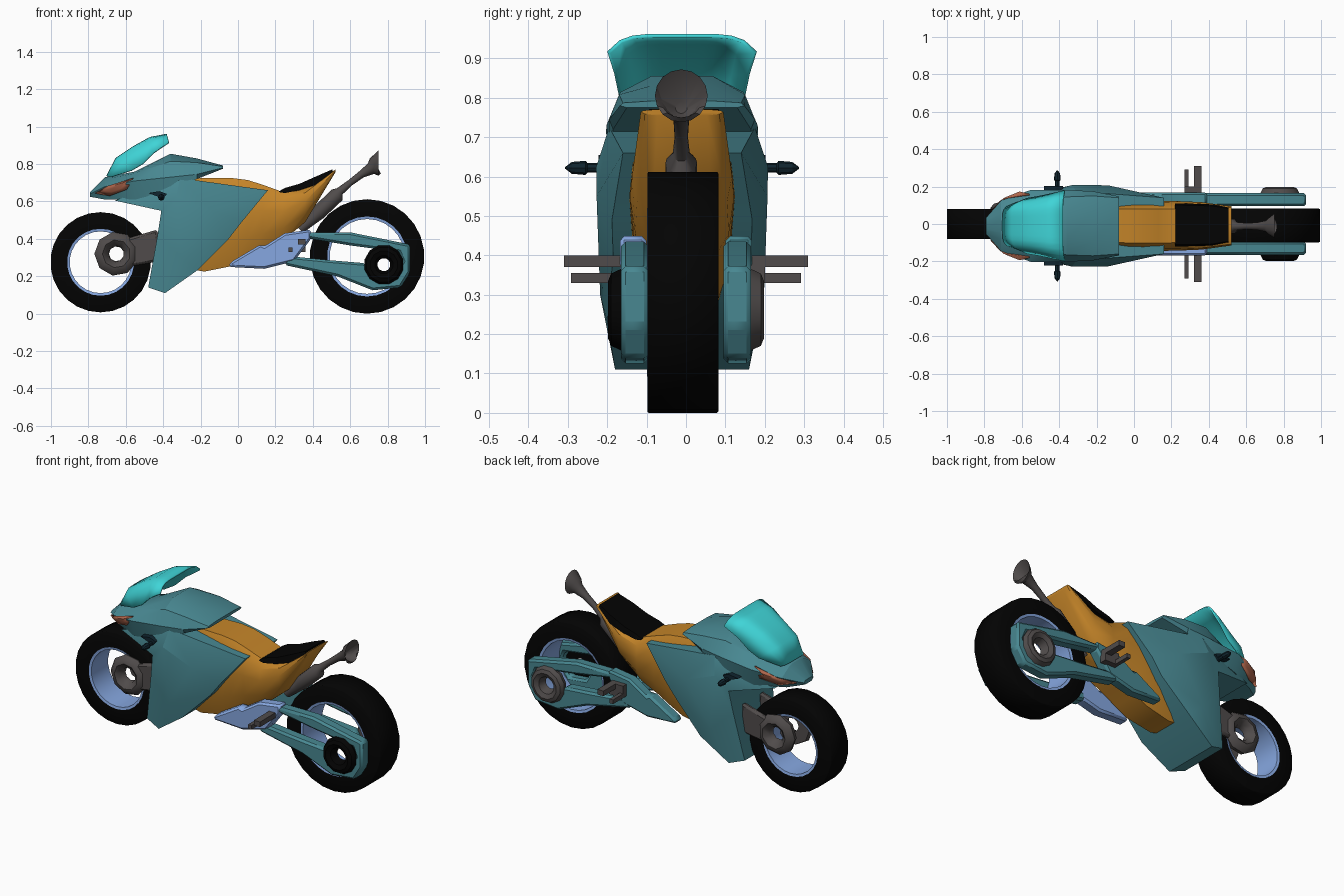
import bpy, bmesh, math
from mathutils import Vector

if "Cube" in bpy.data.objects:
    bpy.data.objects.remove(bpy.data.objects["Cube"])


def mat(name, r, g, b):
    m = bpy.data.materials.new(name)
    m.diffuse_color = (r, g, b, 1)
    m.use_nodes = True
    m.node_tree.nodes["Principled BSDF"].inputs["Base Color"].default_value = m.diffuse_color
    return m


TEAL = mat("teal_paint", 0.065, 0.245, 0.285)
CYAN = mat("cyan_screen", 0.05, 0.66, 0.68)
ORANGE = mat("orange_paint", 0.56, 0.235, 0.022)
BLUE = mat("light_blue", 0.24, 0.39, 0.75)
GREY = mat("dark_grey", 0.08, 0.071, 0.07)
BLACK = mat("black_rubber", 0.001, 0.001, 0.001)
RED = mat("lamp_red", 0.42, 0.13, 0.07)
NAVY = mat("navy_mirror", 0.005, 0.018, 0.028)
SHIFT = -0.01  # bodywork sits slightly off the wheel line


def make(name, verts, faces, material, angle=30, bevel=0.0):
    me = bpy.data.meshes.new(name)
    bm = bmesh.new()
    vs = [bm.verts.new(v) for v in verts]
    for f in faces:
        bm.faces.new([vs[i] for i in f])
    bmesh.ops.recalc_face_normals(bm, faces=bm.faces)
    bm.to_mesh(me)
    bm.free()
    ob = bpy.data.objects.new(name, me)
    bpy.context.collection.objects.link(ob)
    me.materials.append(material)
    if bevel:
        b = ob.modifiers.new("bevel", 'BEVEL')
        b.width = bevel
        b.segments = 1
    bpy.ops.object.select_all(action='DESELECT')
    ob.select_set(True)
    bpy.context.view_layer.objects.active = ob
    bpy.ops.object.shade_smooth_by_angle(angle=math.radians(angle))
    return ob


def loft(name, rings, material, angle=30, caps=True, closed=False, bevel=0.0):
    """Skin a list of equal closed rings."""
    n, m = len(rings[0]), len(rings)
    verts = [p for r in rings for p in r]
    faces = [(i * n + j, i * n + (j + 1) % n,
              (i + 1) % m * n + (j + 1) % n, (i + 1) % m * n + j)
             for i in range(m if closed else m - 1) for j in range(n)]
    if caps and not closed:
        faces += [tuple(range(n)), tuple(range((m - 1) * n, m * n))]
    return make(name, verts, faces, material, angle, bevel)


def plate(name, outline, y0, y1, material, bevel=0.0):
    """Side outline in x, z extruded between two y values."""
    return loft(name, [[(x, y, z) for x, z in outline] for y in (y0, y1)], material, 30, bevel=bevel)


def lathe(name, cx, cz, profile, seg, material, angle=35):
    """Closed r, y profile turned around a sideways axle."""
    rings = [[(cx + r * math.cos(a), y, cz + r * math.sin(a)) for r, y in profile]
             for a in (math.tau * (i + 0.5) / seg for i in range(seg))]
    return loft(name, rings, material, angle, closed=True)


def tube(name, path, y, material, seg=12):
    """Pipe along x, z, radius points, the last two being an upright rim and its inside."""
    rings = []
    for i, (x, z, r) in enumerate(path):
        a, b = path[max(i - 1, 0)], path[min(i + 1, len(path) - 1)]
        d = Vector((b[0] - a[0], 0, b[1] - a[1])).normalized()
        if i >= len(path) - 2:
            d = Vector((1, 0, 0))
        n = Vector((-d.z, 0, d.x))
        rings.append([Vector((x, y, z)) + n * r * math.cos(t) + Vector((0, r * math.sin(t), 0))
                      for t in (math.tau * k / seg for k in range(seg))])
    return loft(name, rings, material, 40)


def box(name, x0, x1, y0, y1, z0, z1, material):
    return plate(name, [(x0, z0), (x1, z0), (x1, z1), (x0, z1)], y0, y1, material)


# wheels: flat tread tyre and see-through rim
for end, x, z, r, rim, y0, y1 in (("front", -0.735, 0.275, 0.268, 0.165, -0.08, 0.08),
                                  ("rear", 0.69, 0.306, 0.306, 0.20, -0.098, 0.082)):
    lathe(end + "_tyre", x, z, [(rim + .012, y0), (r - .004, y0), (r, y0 + .003),
                                (r, y1 - .003), (r - .004, y1), (rim + .012, y1)], 26, BLACK, 60)
    lathe(end + "_rim", x, z, [(rim, y0 + .002), (rim + .014, y0 - .001),
                               (rim + .014, y1 + .001), (rim, y1 - .002)], 26, BLUE)

# fairing sides: outline x, half width, z with raised ridge points, closed across
edge = [(-0.31, .185, .725), (0.16, .15, .66), (0.02, .178, .49), (-0.05, .175, .40), (-0.22, .19, .23),
        (-0.39, .17, .11), (-0.48, .15, .14), (-0.43, .185, .42), (-0.41, .20, .55), (-0.66, .13, .605)]
inner = [(-0.33, .218, .625), (-0.14, .217, .55), (-0.30, .208, .30)]
n, t = len(edge), len(edge) + len(inner)
a, b, c = n, n + 1, n + 2
verts = [(x, s * y, z) for s in (-1, 1) for x, y, z in edge + inner]
half = [(0, 1, b), (0, b, a), (1, 2, b), (2, 3, b), (3, 4, c, b), (4, 5, c), (5, 6, c),
        (6, 7, c), (7, a, c), (a, b, c), (7, 8, a), (8, 9, a), (9, 0, a)]
faces = half + [tuple(i + t for i in f) for f in half]
faces += [(i, (i + 1) % n, (i + 1) % n + t, i + t) for i in range(n)]
make("side_fairing", verts, faces, TEAL, 20).location.y = SHIFT

# nose cowl: x, low, middle, shoulder and crown heights, three half widths
cowl = [(-0.79, .625, .64, .648, .65, .03, .045, .03), (-0.71, .61, .68, .72, .73, .09, .135, .07),
        (-0.55, .61, .71, .75, .76, .165, .193, .12), (-0.36, .66, .73, .815, .855, .185, .192, .155),
        (-0.22, .72, .745, .808, .83, .175, .185, .16), (-0.08, .775, .78, .787, .792, .14, .158, .15)]
loft("nose_cowl", [[(x, -c, zb), (x, -d, zm), (x, -e, zt), (x, -e / 2, zc), (x, e / 2, zc),
                    (x, e, zt), (x, d, zm), (x, c, zb)]
                   for x, zb, zm, zt, zc, c, d, e in cowl], TEAL, 25).location.y = SHIFT

# arched windscreen: crown x, z, edge x, z, half width
rows = [(-0.70, .735, -0.68, .73, .10), (-0.65, .83, -0.57, .765, .145),
        (-0.56, .89, -0.51, .80, .155), (-0.47, .94, -0.45, .86, .168), (-0.38, .957, -0.37, .915, .186)]
T = [k / 6 for k in range(-6, 7)]
verts = [(cx + (ex - cx) * t ** 6, w * t, cz + (ez - cz) * t ** 6) for cx, cz, ex, ez, w in rows for t in T]
k = len(T)
screen = make("windscreen", verts, [(i * k + j, i * k + j + 1, (i + 1) * k + j + 1, (i + 1) * k + j)
                                    for i in range(len(rows) - 1) for j in range(k - 1)], CYAN, 40)
screen.location.y = SHIFT
shell = screen.modifiers.new("shell", 'SOLIDIFY')
shell.thickness = 0.01
shell.offset = 0

# tank and tail body: x, bottom, top, half width
body = [(-0.32, .25, .72, .11), (-0.18, .225, .725, .125), (-0.03, .255, .725, .134), (0.05, .295, .715, .134),
        (0.13, .34, .69, .134), (0.24, .39, .65, .132), (0.36, .49, .675, .127), (0.52, .755, .77, .105)]
loft("tank_and_tail", [[(x, s * w * f, b + (t - b) * h)
                        for s, f, h in ((-1, .6, 0), (-1, .9, .25), (-1, 1, .6), (-1, .93, .85), (-1, .68, 1),
                                        (1, .68, 1), (1, .93, .85), (1, 1, .6), (1, .9, .25), (1, .6, 0))]
                       for x, b, t, w in body], ORANGE, 35).location.y = SHIFT

# seat pad
seat = [(0.22, .65, .655, .115), (0.25, .645, .672, .115), (0.33, .66, .695, .113),
        (0.42, .69, .735, .11), (0.505, .75, .772, .095)]
loft("seat", [[(x, -w, a), (x, -w * .92, b), (x, w * .92, b), (x, w, a)]
              for x, a, b, w in seat], BLACK, 40).location.y = SHIFT / 2

# silencer, pipe and hollow trumpet end
tube("exhaust", [(0.33, .45, .025), (0.40, .51, .032), (0.43, .54, .04), (0.53, .635, .04), (0.545, .655, .022),
                 (0.60, .70, .017), (0.66, .745, .02), (0.71, .775, .032), (0.735, .79, .05), (0.75, .805, .067),
                 (0.70, .775, .015)],
     -0.012, GREY, 16)

arm = [(.25, .26), (.25, .31), (.5, .285), (.68, .27), (.72, .2), (.83, .19), (.88, .28), (.86, .33),
       (.60, .365), (.36, .405), (.34, .435), (.6, .435), (.92, .37), (.92, .22), (.87, .14), (.72, .125), (.53, .2)]
pivot = [(-.05, .25), (-.04, .275), (.12, .37), (.14, .36), (.25, .43), (.39, .45), (.39, .40),
         (.30, .28), (.14, .24)]
lamp = [(-.76, .645), (-.69, .682), (-.555, .725), (-.59, .665), (-.68, .632)]
fork = [(-.60, .40), (-.43, .45), (-.42, .28), (-.60, .25)]


def cowl_width(x, z):
    """Half width of the cowl at a point, for laying lamps on its skin."""
    for a, b in zip(cowl, cowl[1:]):
        if a[0] <= x <= b[0]:
            u = (x - a[0]) / (b[0] - a[0])
            _, zb, zm, zt, zc, c, d, e = [p + (q - p) * u for p, q in zip(a, b)]
            if z < zm:
                return c + (d - c) * (z - zb) / (zm - zb)
            return d + (e - d) * (z - zm) / (zt - zm)


for s, side in ((-1, "right"), (1, "left")):
    # swingarm, with the forward pivot cover coloured per side
    plate(side + "_swingarm", arm, s * .095, s * .165, TEAL, 0.012)
    plate(side + "_pivot_cover", pivot, s * .10, s * .168, BLUE if s < 0 else TEAL, 0.018)
    # axle hubs with open centres
    lathe(side + "_rear_hub", .78, .262, [(.035, s * .14), (.05, s * .185), (.075, s * .198), (.095, s * .19),
                                          (.107, s * .165), (.10, s * .14)], 12, BLACK if s < 0 else GREY)
    lathe(side + "_front_hub", -.65, .32, [(.04, s * .06), (.045, s * .09), (.075, s * .115), (.10, s * .108),
                                           (.118, s * .085), (.112, s * .06)], 9, GREY, 45)
    # fork arm, starting clear of the hub opening
    plate(side + "_fork", fork, s * .065, s * .1, GREY, 0.012)
    # foot pegs
    box(side + "_front_peg", .27, .292, s * .16, s * .292, .33, .355, GREY)
    box(side + "_rear_peg", .32, .36, s * .16, s * .31, .37, .40, GREY)
    if s > 0:
        box(side + "_peg_bracket", .27, .36, s * .16, s * .20, .33, .40, GREY)
    # thin lamp plate following the cowl skin
    mid = (-.66, .675)
    ring = lamp + [((p[0] + mid[0]) / 2, (p[1] + mid[1]) / 2) for p in lamp] + [mid]
    faces = [(i, (i + 1) % 5, 5 + (i + 1) % 5, 5 + i) for i in range(5)] + [
        (5 + i, 5 + (i + 1) % 5, 10) for i in range(5)]
    off = [.005] * 5 + [.009] * 6
    lens = make(side + "_headlight", [(x - .004, s * (cowl_width(x, z) + o) + SHIFT, z)
                                      for (x, z), o in zip(ring, off)], faces, RED, 60)
    m = lens.modifiers.new("thickness", 'SOLIDIFY')
    m.thickness = 0.008
    m.offset = 0
    # arrow-tipped mirror stalk and its base
    stalk = [(.15, .012), (.24, .012), (.245, .018), (.28, .015), (.297, .002)]
    loft(side + "_mirror_stalk", [[(-.41 + r * math.cos(t), s * y + SHIFT, .622 + r * math.sin(t))
                                   for t in (math.tau * q / 8 for q in range(8))] for y, r in stalk], NAVY)
    plate(side + "_mirror_base", [(-.48, .645), (-.42, .655), (-.38, .64), (-.40, .615)],
          s * .15 + SHIFT, s * .212 + SHIFT, NAVY)
